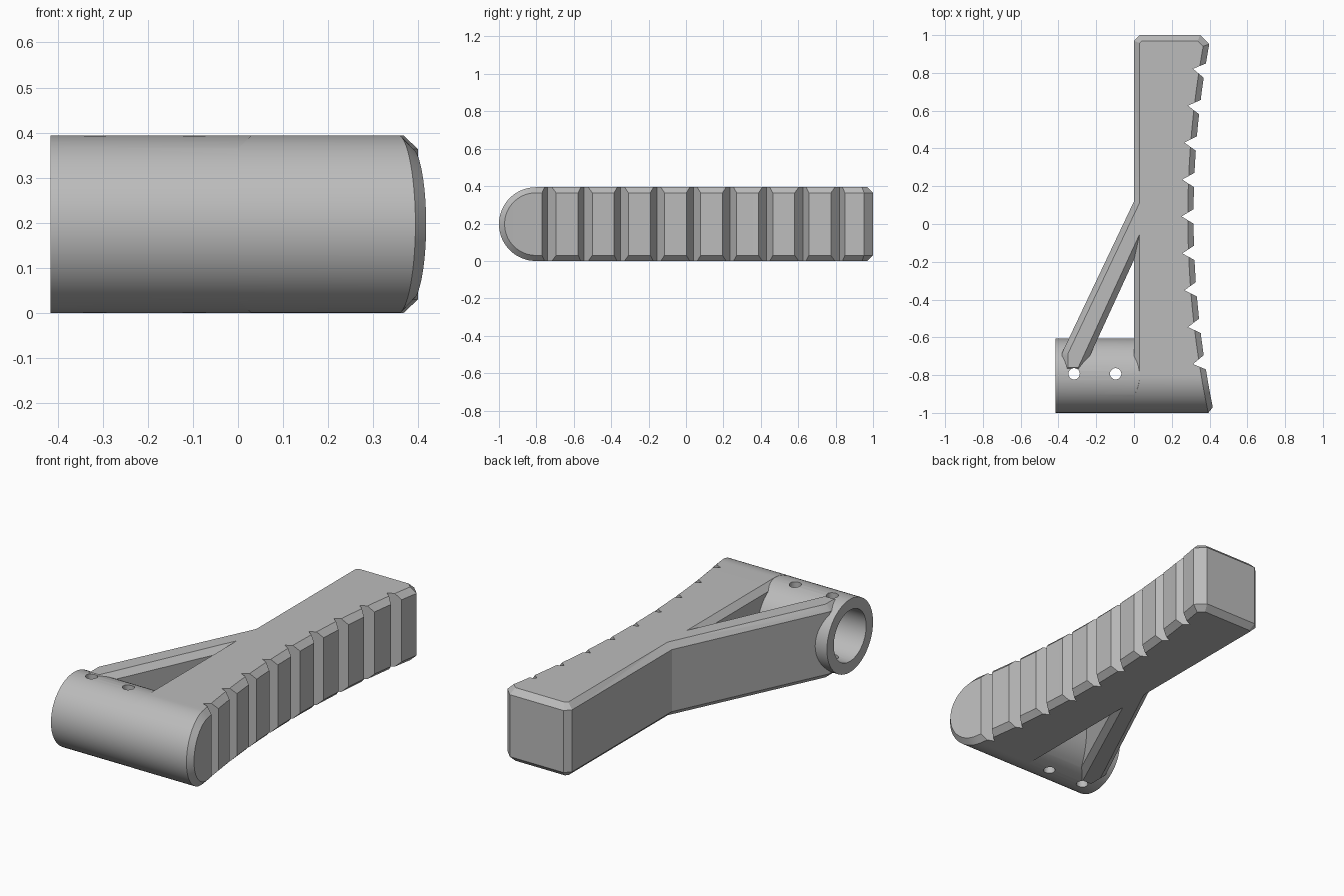
import bpy, bmesh, math
from mathutils import Vector, Matrix

if "Cube" in bpy.data.objects:
    bpy.data.objects.remove(bpy.data.objects["Cube"])

R = 0.197            # half thickness, also the nose radius
C = 0.03             # chamfer size
NOSE_Y = R - 1
LEFT_END = -0.415

grey = bpy.data.materials.new("plain grey")
grey.use_nodes = True
grey.diffuse_color = (0.5, 0.5, 0.5, 1)
grey.node_tree.nodes["Principled BSDF"].inputs["Base Color"].default_value = (0.5, 0.5, 0.5, 1)


def finish(bm, name):
    bmesh.ops.recalc_face_normals(bm, faces=bm.faces)
    mesh = bpy.data.meshes.new(name)
    bm.to_mesh(mesh)
    bm.free()
    mesh.materials.append(grey)
    obj = bpy.data.objects.new(name, mesh)
    bpy.context.collection.objects.link(obj)
    return obj


def loft(name, loops, paired_caps=False):
    """Skin equal-length loops; caps are single faces or strips of mirrored pairs."""
    bm = bmesh.new()
    rings = [[bm.verts.new(p) for p in loop] for loop in loops]
    n = len(rings[0])
    for a, b in zip(rings, rings[1:]):
        for i in range(n):
            j = (i + 1) % n
            bm.faces.new((a[i], a[j], b[j], b[i]))
    for ring in (rings[0], rings[-1]):
        if paired_caps:
            bm.faces.new((ring[0], ring[1], ring[-1]))
            for i in range(1, n // 2):
                bm.faces.new((ring[i], ring[i + 1], ring[n - i - 1], ring[n - i]))
        else:
            bm.faces.new(ring)
    return finish(bm, name)


def inset(points, d):
    """Mitred inward offset of a counter-clockwise outline."""
    pts = [Vector(p) for p in points]
    result = []
    for i, p in enumerate(pts):
        a = (p - pts[i - 1]).normalized()
        b = (pts[(i + 1) % len(pts)] - p).normalized()
        na, nb = Vector((-a.y, a.x)), Vector((-b.y, b.x))
        result.append(p + (na + nb) * d / (1 + na.dot(nb)))
    return result


def chamfered_prism(name, outline, d):
    """Upright prism whose outline shrinks (or grows) at 45 degrees near both ends."""
    over = 0.01
    edge = d + math.copysign(over, d)
    levels = [(-over, edge), (C, 0), (2 * R - C, 0), (2 * R + over, edge)]
    return loft(name, [[(p.x, p.y, z) for p in inset(outline, k)] for z, k in levels])


def cylinder(name, radius, length, centre, axis, segments=48):
    bm = bmesh.new()
    bmesh.ops.create_cone(bm, cap_ends=True, segments=segments, radius1=radius,
                          radius2=radius, depth=length)
    turn = Matrix.Rotation(math.pi / 2, 4, 'Y') if axis == 'X' else Matrix()
    bm.transform(Matrix.Translation(centre) @ turn)
    return finish(bm, name)


def combine(target, tool, operation):
    mod = target.modifiers.new(operation.lower(), 'BOOLEAN')
    mod.operation, mod.solver, mod.object = operation, 'EXACT', tool
    bpy.context.view_layer.objects.active = target
    bpy.ops.object.modifier_apply(modifier=mod.name)
    bpy.data.objects.remove(tool)


def grip_x(y):
    return 0.315 + 0.1 * (y - 0.04) ** 2


def nose_section(radius):
    """Round-fronted side section as (y, z), mirrored about mid height."""
    arc = [(NOSE_Y - radius * math.cos(t), radius * math.sin(t))
           for t in (math.pi / 2 * i / 24 for i in range(25))]
    upper = arc + [(NOSE_Y + 0.1 * i, radius) for i in range(1, 20)]
    lower = [(y, -z) for y, z in reversed(upper[1:])]
    return [(y, z + R) for y, z in upper + lower]


# Solid with the rounded nose and the concave, chamfered gripping side
full, small = nose_section(R), nose_section(R - C)
body = loft("handle", [
    [(-0.5, y, z) for y, z in full],
    [(grip_x(y) - C, y, z) for y, z in full],
    [(grip_x(y), y, z) for y, z in small]], paired_caps=True)

# Plan outline: bar, chamfered back end and diagonal strut
plan = [(-0.38, -0.79), (0, -0.79), (0, -1.2), (0.56, -1.2), (0.56, 0.79),
        (0.35, 1), (0.03, 1), (0, 0.97), (0, 0.12), (-0.38, -0.68)]
combine(body, chamfered_prism("plan_cutter", plan, C), 'INTERSECT')

# Triangular window between bar and strut
window = [(-0.29, -0.82), (0, -0.82), (0, -0.19)]
combine(body, chamfered_prism("window_cutter", window, -C), 'DIFFERENCE')

# Row of V notches square to the curved side
for i in range(-4, 5):
    y = 0.04 + 0.193 * i
    normal = Vector((1, -0.2 * (y - 0.04))).normalized()
    along = Vector((-normal.y, normal.x))
    tip = Vector((grip_x(y), y)) - normal * 0.063
    mouth = tip + normal * 0.126
    corners = [tip, mouth - along * 0.076, mouth + along * 0.076]
    notch = loft("notch_cutter", [[(p.x, p.y, z) for p in corners] for z in (-0.1, 0.5)])
    combine(body, notch, 'DIFFERENCE')

# Cross tube with its bore and two screw holes
tube_length = 0.1 - LEFT_END
combine(body, cylinder("tube", R - 0.0005, tube_length,
                       (LEFT_END + tube_length / 2, NOSE_Y, R), 'X'), 'UNION')
combine(body, cylinder("bore_cutter", 0.138, 1, (-0.5, NOSE_Y, R), 'X'), 'DIFFERENCE')
for x in (-0.317, -0.097):
    combine(body, cylinder("screw_cutter", 0.03, 1, (x, NOSE_Y + 0.01, R), 'Z', 24), 'DIFFERENCE')

# Smooth the round parts, keep chamfers crisp
bpy.ops.object.select_all(action='DESELECT')
body.select_set(True)
bpy.context.view_layer.objects.active = body
bpy.ops.object.shade_smooth_by_angle(angle=math.radians(20))
